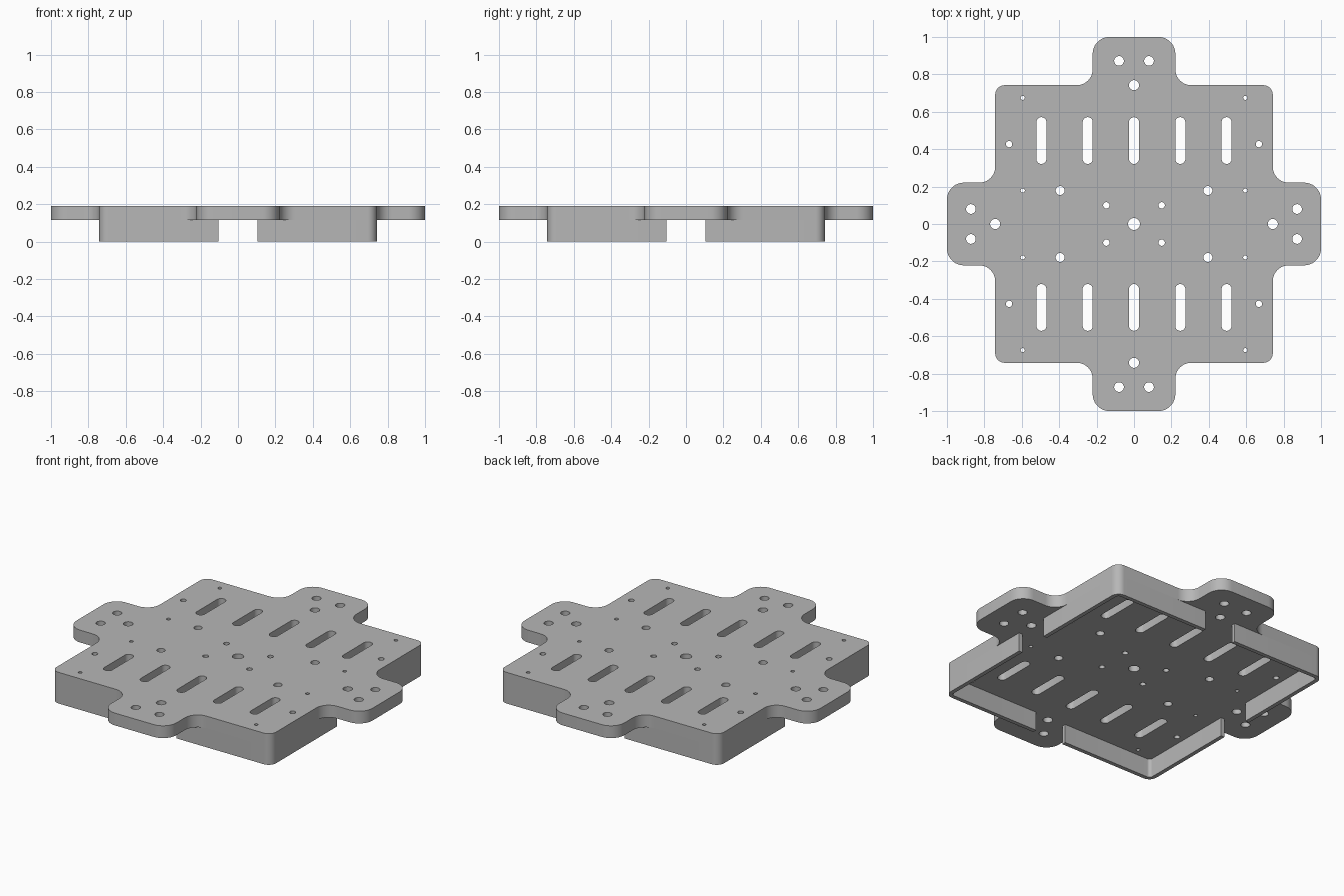
import bpy, bmesh, math
from mathutils import Vector, Matrix

cube = bpy.data.objects.get("Cube")
if cube:
    bpy.data.objects.remove(cube, do_unlink=True)

# Single flat grey
grey = bpy.data.materials.new("plain_grey")
grey.use_nodes = True
colour = (0.47, 0.47, 0.47, 1)
grey.diffuse_color = colour
grey.node_tree.nodes["Principled BSDF"].inputs["Base Color"].default_value = colour

HALF, REACH, TAB = 0.742, 1.0, 0.221      # square half, tab reach, tab half width
Z_BOTTOM, Z_PLATE, Z_TOP = 0.0, 0.115, 0.19
WALL, GAP = 0.025, 0.105                  # skirt thickness, half gap in skirt


def rounded(corners, steps=10):
    """Fillet right-angled corners given as (x, y, radius)."""
    out = []
    n = len(corners)
    for i, (x, y, r) in enumerate(corners):
        p = Vector((x, y))
        if r == 0:
            out.append(p)
            continue
        a = (Vector(corners[i - 1][:2]) - p).normalized()
        b = (Vector(corners[(i + 1) % n][:2]) - p).normalized()
        c = p + r * (a + b)
        for k in range(steps + 1):
            t = math.pi / 2 * k / steps
            out.append(c - r * (b * math.cos(t) + a * math.sin(t)))
    return out


def slot(x, y, r, half=0.0, steps=24):
    """Circle, or a slot stretched along y by half."""
    pts = []
    for k in range(steps):
        t = 2 * math.pi * (k + 0.5) / steps
        s = math.sin(t)
        pts.append(Vector((x + r * math.cos(t), y + r * s + math.copysign(half, s))))
    return pts


def extrude_loops(name, loops, z0, z1):
    """Solid from filled 2D outlines with holes."""
    curve = bpy.data.curves.new(name + "_profile", "CURVE")
    curve.dimensions, curve.fill_mode = "2D", "BOTH"
    curve.extrude = (z1 - z0) / 2
    for loop in loops:
        s = curve.splines.new("POLY")
        s.points.add(len(loop) - 1)
        for pt, co in zip(s.points, loop):
            pt.co = (co.x, co.y, 0, 1)
        s.use_cyclic_u = True
    temp = bpy.data.objects.new(name + "_temp", curve)
    bpy.context.collection.objects.link(temp)
    bpy.context.view_layer.update()
    graph = bpy.context.evaluated_depsgraph_get()
    mesh = bpy.data.meshes.new_from_object(temp.evaluated_get(graph))
    bpy.data.objects.remove(temp, do_unlink=True)
    bm = bmesh.new()
    bm.from_mesh(mesh)
    bmesh.ops.remove_doubles(bm, verts=bm.verts, dist=0.00005)
    bmesh.ops.translate(bm, verts=bm.verts, vec=(0, 0, (z0 + z1) / 2))
    bmesh.ops.recalc_face_normals(bm, faces=bm.faces)
    bm.to_mesh(mesh)
    bm.free()
    mesh.name = name
    mesh.materials.clear()
    mesh.materials.append(grey)
    ob = bpy.data.objects.new(name, mesh)
    bpy.context.collection.objects.link(ob)
    bpy.ops.object.select_all(action="DESELECT")
    ob.select_set(True)
    bpy.context.view_layer.objects.active = ob
    bpy.ops.object.shade_smooth_by_angle(angle=math.radians(30))
    return ob


# Plate outline: one quarter turned four times
quarter = [(REACH, -TAB, 0.09), (REACH, TAB, 0.09), (HALF, TAB, 0.085),
           (HALF, HALF, 0.05), (TAB, HALF, 0.085)]
corners = []
for q in range(4):
    rot = Matrix.Rotation(q * math.pi / 2, 2)
    corners += [(*(rot @ Vector((x, y))), r) for x, y, r in quarter]
loops = [rounded(corners)]

# Round holes: centre, tabs, and mirrored groups
loops.append(slot(0, 0, 0.032))
for s in (-1, 1):
    loops += [slot(0, s * HALF, 0.027), slot(s * HALF, 0, 0.027)]
groups = [(0.08, 0.872, 0.026), (0.872, 0.08, 0.026), (0.395, 0.179, 0.024),
          (0.148, 0.1, 0.017), (0.668, 0.427, 0.017),
          (0.595, 0.674, 0.011), (0.595, 0.179, 0.011)]
for x, y, r in groups:
    loops += [slot(sx * x, sy * y, r) for sx in (-1, 1) for sy in (-1, 1)]

# Long slots
for i in range(-2, 3):
    loops += [slot(i * 0.2475, s * 0.446, 0.027, 0.098) for s in (-1, 1)]

extrude_loops("deck_plate", loops, Z_PLATE, Z_TOP)

# Corner skirts under the plate
inner = HALF - WALL
skirt = rounded([(HALF, GAP, 0), (HALF, HALF, 0.05), (GAP, HALF, 0),
                 (GAP, inner, 0), (inner, inner, 0.02), (inner, GAP, 0)])
names = ["back_left", "back_right", "front_right", "front_left"]
for q, name in enumerate(names):
    rot = Matrix.Rotation(q * math.pi / 2, 2)
    extrude_loops(name + "_skirt", [[rot @ p for p in skirt]], Z_BOTTOM, Z_PLATE)
